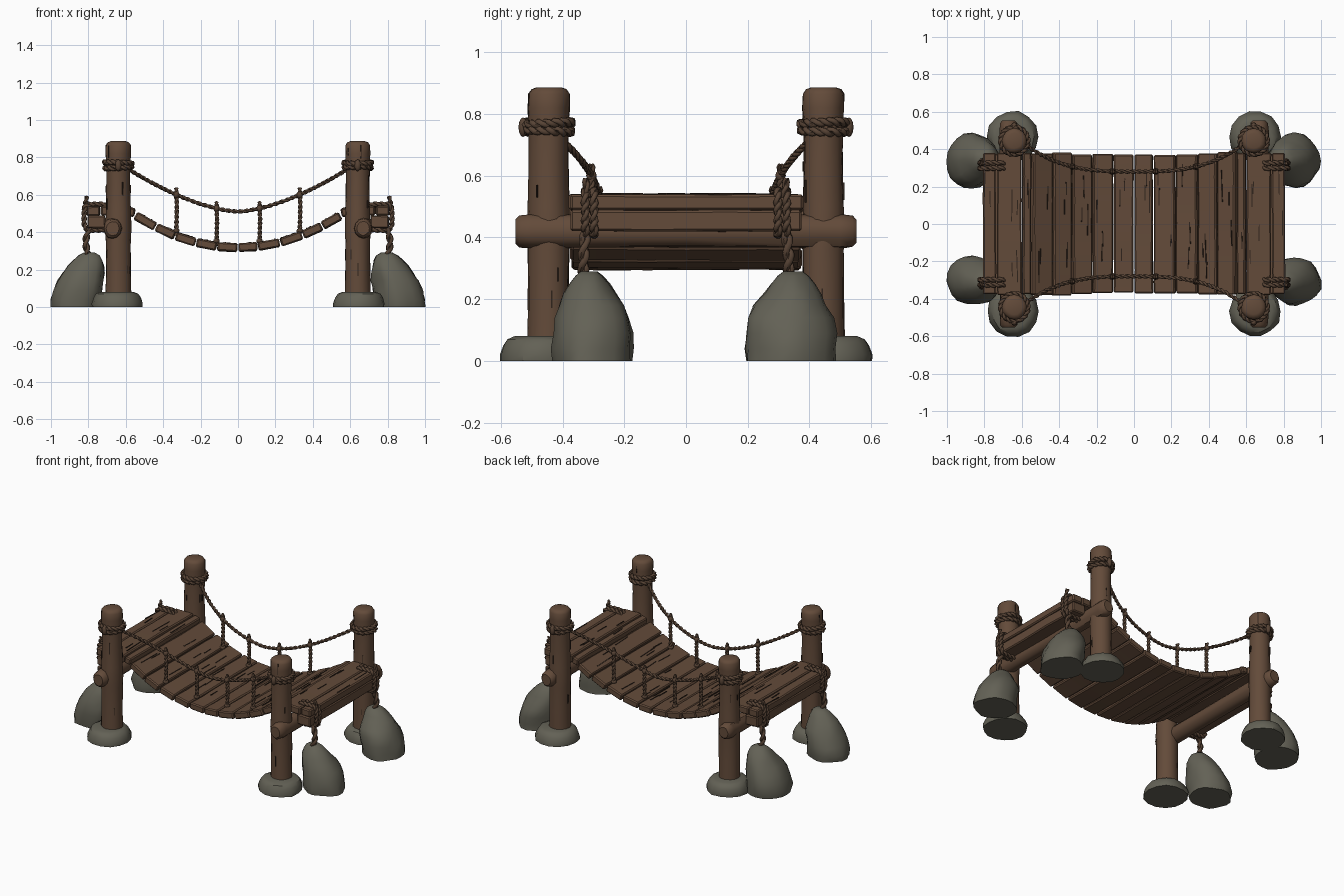
import bpy, bmesh, math, random
from mathutils import Vector, Matrix, noise

if "Cube" in bpy.data.objects:
    bpy.data.objects.remove(bpy.data.objects["Cube"])

random.seed(4)


def material(name, rgb):
    m = bpy.data.materials.new(name)
    m.diffuse_color = (*rgb, 1)
    m.use_nodes = True
    m.node_tree.nodes["Principled BSDF"].inputs["Base Color"].default_value = m.diffuse_color
    return m


WOOD = material("brown wood", (0.125, 0.07, 0.042))
CRACK = material("dark wood crack", (0.03, 0.018, 0.012))
ROPE = material("brown rope", (0.095, 0.056, 0.035))
STONE = material("grey stone", (0.125, 0.12, 0.092))


def finish(name, bm, mats, angle=40):
    bmesh.ops.recalc_face_normals(bm, faces=bm.faces)
    me = bpy.data.meshes.new(name)
    bm.to_mesh(me)
    bm.free()
    for m in mats:
        me.materials.append(m)
    ob = bpy.data.objects.new(name, me)
    bpy.context.collection.objects.link(ob)
    bpy.ops.object.select_all(action='DESELECT')
    bpy.context.view_layer.objects.active = ob
    ob.select_set(True)
    bpy.ops.object.shade_smooth_by_angle(angle=math.radians(angle))
    return ob


def crack(bm, matrix):
    for v in bmesh.ops.create_cube(bm, size=1, matrix=matrix)["verts"]:
        for f in v.link_faces:
            f.material_index = 1


def loft(rings, sides, rough, seed):
    """Stack of noisy elliptical rings (cx, cy, z, rx, ry), capped."""
    bm = bmesh.new()
    loops = []
    for cx, cy, z, rx, ry in rings:
        loop = []
        for i in range(sides):
            a = math.tau * i / sides
            d = Vector((math.cos(a), math.sin(a), z * 7))
            k = 1 + rough * noise.noise(d * 1.6 + Vector((seed * 7.3, seed, 0)))
            loop.append(bm.verts.new((cx + rx * k * d.x, cy + ry * k * d.y, z)))
        loops.append(loop)
    for a, b in zip(loops, loops[1:]):
        for i in range(sides):
            j = (i + 1) % sides
            bm.faces.new((a[i], a[j], b[j], b[i]))
    bm.faces.new(loops[0][::-1])
    bm.faces.new(loops[-1])
    return bm


def plank(name, x, ztop, width, y0, y1, thick, slope=0.0, cracks=2, jitter=0.004):
    """Beveled, slightly uneven board running along y."""
    length = y1 - y0
    bm = bmesh.new()
    bmesh.ops.create_cube(bm, size=1, matrix=Matrix.Diagonal((width, length, thick, 1)))
    bmesh.ops.bevel(bm, geom=bm.edges[:], offset=0.007, segments=1, affect='EDGES')
    for i in range(1, 6):
        bmesh.ops.bisect_plane(bm, geom=bm.verts[:] + bm.edges[:] + bm.faces[:],
                               plane_co=(0, (i / 6 - 0.5) * length, 0), plane_no=(0, 1, 0))
    s = random.uniform(0, 50)
    for v in bm.verts:
        v.co.x += jitter * noise.noise(Vector((s + v.co.x * 20, v.co.y * 7, 0)))
        v.co.z += jitter * noise.noise(Vector((s, v.co.y * 6, v.co.x * 9)))
    for _ in range(cracks):
        m = Matrix.Translation((random.uniform(-.35, .35) * width,
                                random.uniform(-.35, .35) * length, thick / 2))
        m = m @ Matrix.Rotation(random.uniform(-.04, .04), 4, 'Z')
        crack(bm, m @ Matrix.Diagonal((0.005, random.uniform(.06, .18), 0.008, 1)))
    bm.transform(Matrix.Translation((x, (y0 + y1) / 2, ztop - thick / 2))
                 @ Matrix.Rotation(-math.atan(slope), 4, 'Y'))
    return finish(name, bm, [WOOD, CRACK], 30)


def rope(name, pts, r, closed=False, pitch=0.06):
    """Two strands twisted around a path."""
    pts = [Vector(p) for p in pts]
    if closed:
        pts.append(pts[0].copy())
    path = []
    for a, b in zip(pts, pts[1:]):
        n = max(1, round((b - a).length / 0.009))
        path += [a.lerp(b, i / n) for i in range(n)]
    if not closed:
        path.append(pts[-1])
    n = len(path)
    total = sum((b - a).length for a, b in zip(pts, pts[1:]))
    turns = max(1, round(total / pitch))
    cu = bpy.data.curves.new(name, 'CURVE')
    cu.dimensions = '3D'
    cu.bevel_depth = r * 0.62
    cu.bevel_resolution = 1
    cu.use_fill_caps = True
    strands = [cu.splines.new('POLY') for _ in range(2)]
    t0 = (path[1] - path[0]).normalized()
    up = t0.orthogonal().normalized()
    for s in strands:
        s.points.add(n - 1)
        s.use_cyclic_u = closed
    for i, p in enumerate(path):
        nxt = path[(i + 1) % n] if closed else path[min(i + 1, n - 1)]
        prv = path[i - 1] if closed or i else path[0]
        t = (nxt - prv).normalized()
        up = (up - t * up.dot(t)).normalized()
        side = t.cross(up)
        for k, s in enumerate(strands):
            a = math.tau * turns * i / n + math.pi * k
            q = p + (up * math.cos(a) + side * math.sin(a)) * r * 0.5
            s.points[i].co = (*q, 1)
    tmp = bpy.data.objects.new(name + "_curve", cu)
    bpy.context.collection.objects.link(tmp)
    dg = bpy.context.evaluated_depsgraph_get()
    me = bpy.data.meshes.new_from_object(tmp.evaluated_get(dg))
    bpy.data.objects.remove(tmp)
    bm = bmesh.new()
    bm.from_mesh(me)
    for f in bm.faces:
        f.material_index = 0
    return finish(name, bm, [ROPE], 60)


def knot(name, loc, size):
    bm = bmesh.new()
    bmesh.ops.create_icosphere(bm, subdivisions=2, radius=1,
                               matrix=Matrix.Translation(loc) @ Matrix.Diagonal((*size, 1)))
    return finish(name, bm, [ROPE], 60)


def deck_z(x):
    return 0.34 + 0.18 * (abs(x) / 0.56) ** 2


def rail(x, sy):
    k = abs(x) / 0.575
    return Vector((x, sy * (0.28 + 0.14 * k ** 3), 0.51 + 0.22 * k ** 1.6))


# sagging deck planks
edges = [-0.55, -0.44, -0.335, -0.225, -0.112, 0, 0.105, 0.225, 0.345, 0.45, 0.55]
for i, (a, b) in enumerate(zip(edges, edges[1:])):
    x = (a + b) / 2
    slope = (deck_z(b) - deck_z(a)) / (b - a)
    ln = 0.362 + 0.03 * abs(x)
    plank(f"deck_plank_{i}", x, deck_z(x), (b - a) * math.hypot(1, slope) - 0.008,
          -ln - random.uniform(0, .01), ln + random.uniform(0, .01), 0.045, slope, 3)

corner = 0
for sx in (-1, 1):
    # landing boards, beam and cross log at each end
    plank("landing_inner_board", sx * 0.575, 0.53, 0.045, -.375, .38, 0.045, sx * 0.2, 1)
    plank("landing_wide_board", sx * 0.667, 0.54, 0.132, -.38, .38, 0.05, 0, 4)
    plank("landing_outer_board", sx * 0.773, 0.538, 0.07, -.375, .38, 0.05, 0, 2)
    plank("end_beam", sx * 0.757, 0.488, 0.095, -.375, .375, 0.068, 0, 0)
    log = loft([(0, 0, z, r, r * 1.1) for z, r in
                ((-.553, .034), (-.54, .046), (-.5, .05), (0, .047), (.5, .05), (.54, .046), (.553, .034))],
               12, 0.12, sx + 3)
    log.transform(Matrix.Translation((sx * 0.67, 0, 0.42)) @ Matrix.Rotation(math.pi / 2, 4, 'X'))
    finish("cross_log", log, [WOOD])

    for sy in (-1, 1):
        corner += 1
        px, py = sx * 0.64, sy * 0.445
        # round post with vertical cracks
        prof = [(0.03, .069), (.2, .066), (.36, .067), (.42, .07), (.5, .066), (.65, .063),
                (.75, .064), (.82, .067), (.865, .066), (.88, .056), (.886, .04)]
        post = loft([(px, py, z, r, r) for z, r in prof], 16, 0.07, corner)
        for _ in range(9):
            a, z = random.uniform(0, math.tau), random.choice((.2, .28, .55, .63, .83))
            m = Matrix.Translation((px, py, z)) @ Matrix.Rotation(a, 4, 'Z')
            m = m @ Matrix.Translation((0.0645, 0, 0))
            crack(post, m @ Matrix.Diagonal((0.008, 0.004, random.uniform(.03, .08), 1)))
        finish("post", post, [WOOD, CRACK])
        # flat footing stone
        finish("footing_stone", loft(
            [(sx * 0.648, sy * 0.466, z, r, r) for z, r in
             ((0, .138), (.02, .138), (.05, .127), (.07, .114), (.08, .09))],
            14, 0.07, corner + 10), [STONE], 35)
        # leaning anchor boulder
        cy, w = (0.337, 1.0) if sy > 0 else (-0.305, 0.9)
        finish("anchor_boulder", loft(
            [(sx * cx, cy + (sy * .01 if z > .18 else 0), z, rx, ry * w) for z, cx, rx, ry in
             ((0, .866, .132, .138), (.04, .866, .133, .144), (.09, .855, .13, .145),
              (.14, .842, .124, .135), (.18, .828, .112, .117), (.22, .815, .096, .093),
              (.25, .805, .078, .072), (.275, .797, .056, .05), (.29, .795, .03, .03))],
            20, 0.13, corner + 20), [STONE], 45)
        # rope collar round the post, with knot
        for z, tilt, r in ((.745, .004, .071), (.77, -.004, .073)):
            rope("post_collar_rope",
                 [(px + r * math.cos(a), py + r * math.sin(a), z + tilt * math.sin(a + corner))
                  for a in (math.tau * i / 24 for i in range(24))], 0.015, True)
        knot("collar_knot", (px, py + sy * 0.083, 0.757), (.017, .015, .032))
        # rope lashing round the end beam
        for y in (0.298, 0.326):
            loop = []
            for i in range(24):
                a = math.tau * i / 24
                c, s = math.cos(a), math.sin(a)
                loop.append((sx * (0.757 + .066 * math.copysign(abs(c) ** .4, c)), sy * y,
                             0.48 + .07 * math.copysign(abs(s) ** .4, s)))
            rope("beam_lashing", loop, 0.014, True)
        rope("lashing_tail", [(sx * .815, sy * .318, .53), (sx * .815, sy * .322, .56),
                              (sx * .808, sy * .325, .59)], 0.012)
        # tie from lashing down to the boulder
        rope("anchor_tie", [(sx * .79, sy * .325, .43), (sx * .808, sy * .328, .385),
                            (sx * .815, sy * .332, .34), (sx * .805, sy * .333, .29),
                            (sx * .79, sy * .333, .25)], 0.018, pitch=.1)

for sy in (-1, 1):
    # sagging hand rope
    rope("hand_rope", [rail(-0.585 + 1.17 * i / 40, sy) for i in range(41)], 0.011)
    # upright ropes with knots
    for x in (-0.33, -0.115, 0.115, 0.33):
        p = rail(x, sy)
        rope("upright_rope", [(x, p.y, deck_z(x) - 0.02), (x + .003, p.y, p.z - .06),
                              (x, p.y, p.z + 0.035)], 0.012, pitch=.05)
        knot("rail_knot", p, (.017, .017, .02))
        knot("deck_knot", (x, p.y, deck_z(x) + .005), (.018, .018, .014))
